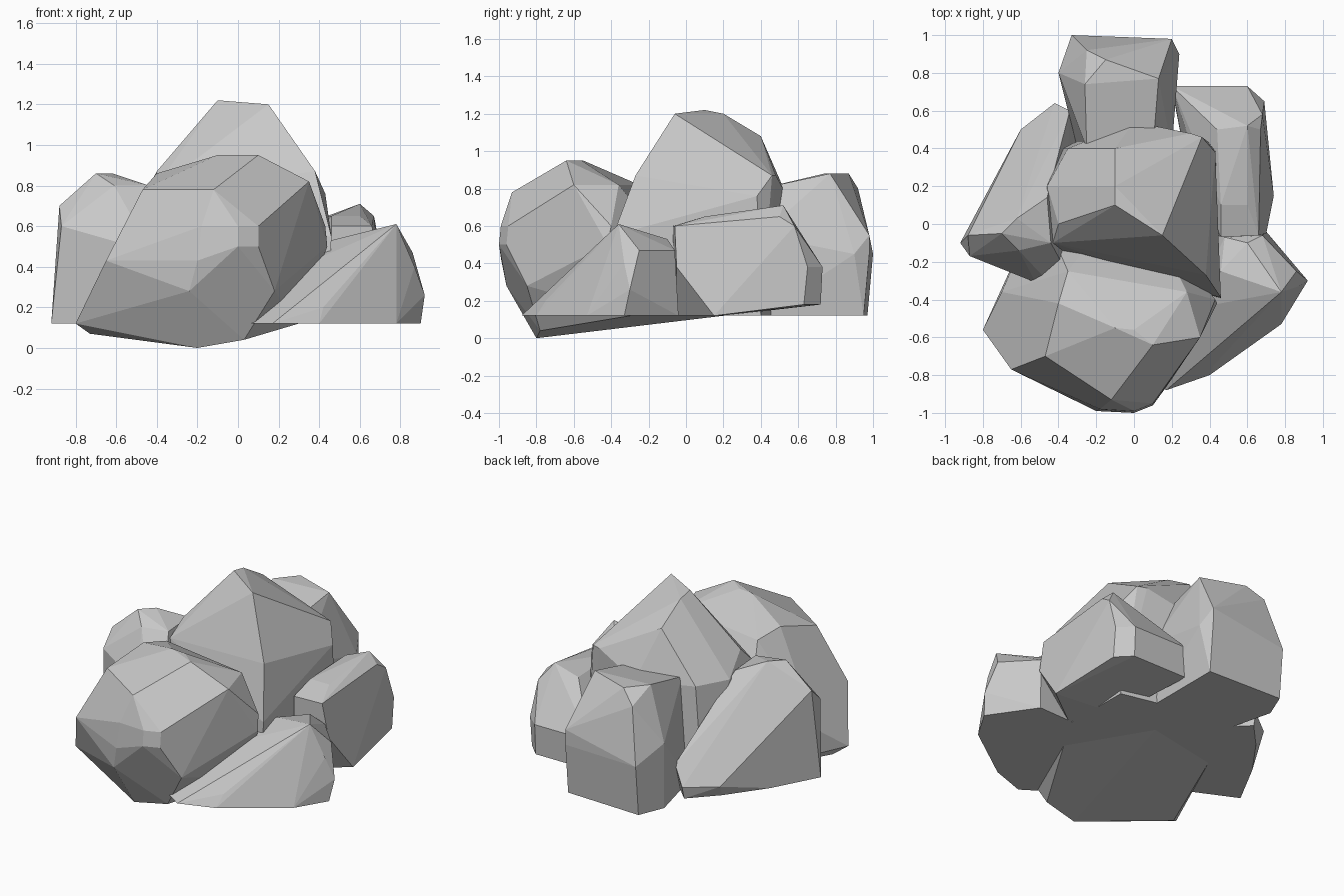
import bpy
import bmesh
import math

# Remove the default cube only
default_cube = bpy.data.objects.get("Cube")
if default_cube:
    bpy.data.objects.remove(default_cube, do_unlink=True)

# One plain grey for every rock
grey = (.58, .58, .58, 1)
stone = bpy.data.materials.new("grey_stone")
stone.use_nodes = True
stone.diffuse_color = grey
stone.node_tree.nodes["Principled BSDF"].inputs["Base Color"].default_value = grey

# Height of the flat underside shared by most rocks
GROUND = .12


def add_corners(bm, height, outline):
    """Place the corners of one horizontal cross-section."""
    for x, y in outline:
        bm.verts.new((x, y, height))


def wrap_in_skin(bm):
    """Close the corners with a convex skin and drop any corner left inside."""
    bmesh.ops.convex_hull(bm, input=bm.verts[:])
    loose = [vert for vert in bm.verts if not vert.link_faces]
    bmesh.ops.delete(bm, geom=loose, context="VERTS")


def merge_facets(bm):
    """Join nearly coplanar triangles into broad chiselled facets."""
    bmesh.ops.dissolve_limit(bm, angle_limit=math.radians(5),
                             verts=bm.verts[:], edges=bm.edges[:])
    bmesh.ops.recalc_face_normals(bm, faces=bm.faces[:])


def make_rock(name, sections):
    """Build a rock from a few cross-sections, given as height: outline."""
    bm = bmesh.new()
    for height, outline in sections.items():
        add_corners(bm, height, outline)
    wrap_in_skin(bm)
    merge_facets(bm)
    mesh = bpy.data.meshes.new(name)
    bm.to_mesh(mesh)
    bm.free()
    mesh.materials.append(stone)
    rock = bpy.data.objects.new(name, mesh)
    bpy.context.collection.objects.link(rock)


# Large rounded boulder at the front, its underside rising to the back
make_rock("front_boulder", {
    0: [(-.2, -.8)],
    .04: [(.03, -.78)],
    .07: [(-.73, -.5), (.16, -.5)],
    GROUND: [(-.8, -.56), (.3, -.3), (0, .2), (-.5, .1)],
    .28: [(-.24, -.96), (.18, -.85), (-.7, -.36)],
    .43: [(-.65, -.77), (-.2, -.99)],
    .5: [(0, -1), (.1, -.96), (.44, -.42)],
    .6: [(-.18, -.98), (0, -.99), (.1, -.95), (.43, -.4)],
    .78: [(-.47, -.7), (-.12, -.93)],
    .82: [(.35, -.6), (.28, -.36), (-.35, -.25)],
    .86: [(-.4, -.42)],
    .95: [(.1, -.64), (0, -.56), (-.1, -.55)],
})

# Tall peak in the middle
make_rock("central_peak", {
    GROUND: [(-.4, -.1), (.45, -.4), (.44, .4), (-.4, .4), (0, .5)],
    .55: [(.46, -.39), (-.45, -.13)],
    .76: [(-.43, -.1), (.43, .38), (0, .54), (-.35, .4), (-.46, .2)],
    .87: [(.38, -.27), (-.4, 0), (.36, .46), (.3, .48)],
    1.08: [(-.1, .4), (.18, .2)],
    1.2: [(.15, -.06), (-.1, .2)],
    1.22: [(-.1, .1)],
})

# Wedge on the -x side, sloping down towards the back
make_rock("right_wedge", {
    GROUND: [(-.92, -.1), (-.5, -.3), (-.3, -.2), (-.76, .2),
             (-.58, .45), (-.42, .62), (-.3, .5)],
    .2: [(-.6, .5), (-.42, .64)],
    .32: [(-.34, .6)],
    .5: [(-.52, -.31), (-.44, -.32)],
    .6: [(-.87, -.17), (-.37, -.23)],
    .7: [(-.88, -.06), (-.44, .2)],
    .8: [(-.46, .14), (-.44, -.1), (-.61, -.14)],
    .86: [(-.7, -.05), (-.62, .03)],
})

# Blocky stone at the back
make_rock("back_block", {
    GROUND: [(-.33, .97), (.2, .95), (.2, .4), (-.4, .8), (-.3, .4)],
    .45: [(-.33, 1), (.2, .98), (.24, .9)],
    .55: [(.2, .98), (-.4, .8), (.2, .4)],
    .8: [(.1, .4), (-.25, .4), (-.25, .92)],
    .88: [(-.15, .87), (.13, .77), (-.26, .74)],
})

# Slab on the +x side towards the back
make_rock("left_slab", {
    GROUND: [(.74, .15), (.46, -.06), (.3, .2)],
    .18: [(.69, .63), (.6, .72), (.2, .72)],
    .38: [(.2, .73), (.6, .73), (.69, .65), (.7, -.05)],
    .6: [(.66, -.06), (.46, -.07), (.68, .58)],
    .65: [(.44, .5), (.6, .1), (.46, .1), (.67, .5)],
    .71: [(.6, .52)],
})

# Low pointed wedge at the front on the +x side
make_rock("front_left_wedge", {
    GROUND: [(.9, -.33), (.7, -.04), (.78, -.53), (.4, -.8),
             (.17, -.88), (.05, -.8), (.3, -.2), (.4, -.05)],
    .2: [(.42, -.75)],
    .26: [(.92, -.3)],
    .4: [(.87, -.33), (.3, -.45)],
    .47: [(.68, -.06), (.86, -.25), (.48, -.07)],
    .53: [(.6, -.1), (.46, -.25)],
    .61: [(.78, -.36)],
})
